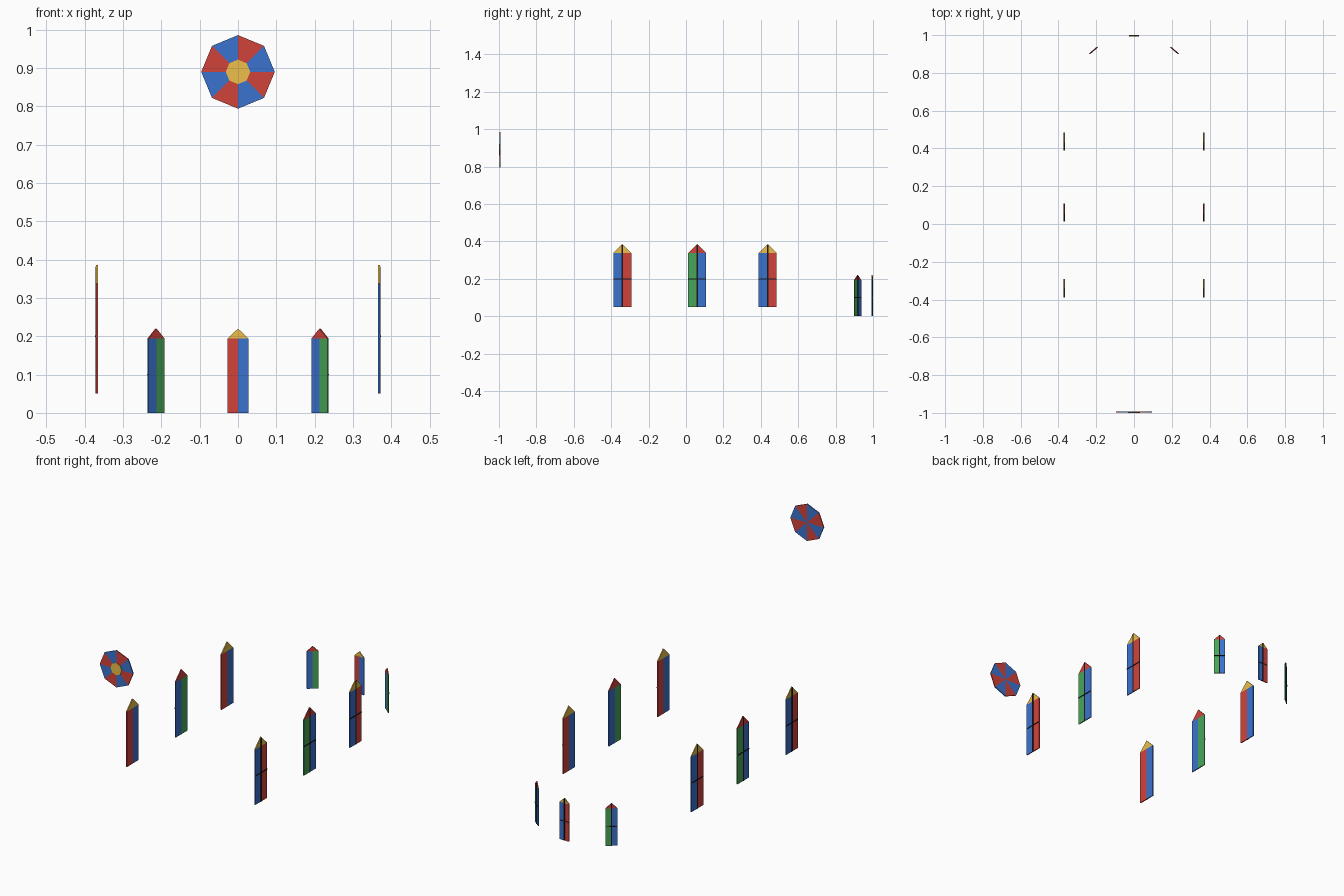
import bpy, bmesh, math
from mathutils import Matrix

if "Cube" in bpy.data.objects:
    bpy.data.objects.remove(bpy.data.objects["Cube"])

# Display colours, converted to linear values for the materials
COLOURS = {
    "red": (0.82, 0.26, 0.23), "blue": (0.23, 0.45, 0.81),
    "green": (0.28, 0.65, 0.35), "gold": (0.93, 0.75, 0.29),
    "lead": (0.10, 0.10, 0.11),
}
MATS = {}
for key, rgb in COLOURS.items():
    MATS[key] = bpy.data.materials.new(key + "_glass" if key != "lead" else "lead")
    MATS[key].diffuse_color = [((c + 0.055) / 1.055) ** 2.4 for c in rgb] + [1]


def prism(name, outline, near, far, colour, frame):
    """Extrude an (across, up) outline; depth is measured outward from the window plane."""
    bm = bmesh.new()
    face = bm.faces.new([bm.verts.new((u, -near, z)) for u, z in outline])
    side = bmesh.ops.extrude_face_region(bm, geom=[face])["geom"]
    moved = [v for v in side if isinstance(v, bmesh.types.BMVert)]
    bmesh.ops.translate(bm, verts=moved, vec=(0, near - far, 0))
    bmesh.ops.recalc_face_normals(bm, faces=bm.faces)
    mesh = bpy.data.meshes.new(name)
    bm.to_mesh(mesh)
    bm.free()
    mesh.materials.append(MATS[colour])
    obj = bpy.data.objects.new(name, mesh)
    obj.matrix_world = frame
    bpy.context.collection.objects.link(obj)


def rect(u0, u1, z0, z1):
    return [(u0, z0), (u1, z0), (u1, z1), (u0, z1)]


T = 0.0025  # half the glass thickness


def window(name, x, y, turn, half, base, shoulder, apex, bar_z, bar, colours):
    """Pointed window: two panes, a gable pane, and lead bars on the outside."""
    frame = Matrix.Translation((x, y, 0)) @ Matrix.Rotation(math.radians(turn), 4, "Z")
    left, right, top = colours
    prism(name + "_left_pane", rect(-half, 0, base, shoulder), -T, T, left, frame)
    prism(name + "_right_pane", rect(0, half, base, shoulder), -T, T, right, frame)
    gable = [(-half, shoulder), (half, shoulder), (0, apex)]
    prism(name + "_gable_pane", gable, -T, T, top, frame)
    prism(name + "_mullion", rect(-bar, bar, base, apex - bar), T, 0.004, "lead", frame)
    cross = rect(-half, half, bar_z - bar * 0.6, bar_z + bar * 0.6)
    prism(name + "_crossbar", cross, T, 0.0045, "lead", frame)


SCHEMES = [("blue", "red", "gold"), ("green", "blue", "red")]

# Nave windows, three along each side
for side, sx in (("right", 1), ("left", -1)):
    for i, y in enumerate((-0.34, 0.06, 0.436)):
        window(f"nave_window_{side}_{i + 1}", sx * 0.3685, y, sx * 90,
               0.048, 0.05, 0.338, 0.386, 0.2, 0.004, SCHEMES[i % 2])

# Apse windows, fanned on an arc at the back
for i, a in enumerate((-40, 0, 40)):
    r = math.radians(a)
    window(f"apse_window_{i + 1}", 0.333 * math.sin(r), 0.6625 + 0.333 * math.cos(r),
           180 - a, 0.0275, 0, 0.194, 0.22, 0.1, 0.0026, SCHEMES[(i + 1) % 2])

# Rose window at the front: eight wedges and a raised centre
rose = Matrix.Translation((0, -0.995, 0.89))


def ring(radius, k):
    a = math.radians(45 * k)
    return radius * math.cos(a), radius * math.sin(a)


for k in range(8):
    prism(f"rose_petal_{k + 1}", [(0, 0), ring(0.096, k), ring(0.096, k + 1)],
          -T, T, ("blue", "red")[k % 2], rose)
prism("rose_centre", [ring(0.032, k) for k in range(8)], T, 0.005, "gold", rose)

for m in bpy.data.materials:
    if m.users and not m.is_grease_pencil:
        m.use_nodes = True
        m.node_tree.nodes["Principled BSDF"].inputs["Base Color"].default_value = m.diffuse_color
